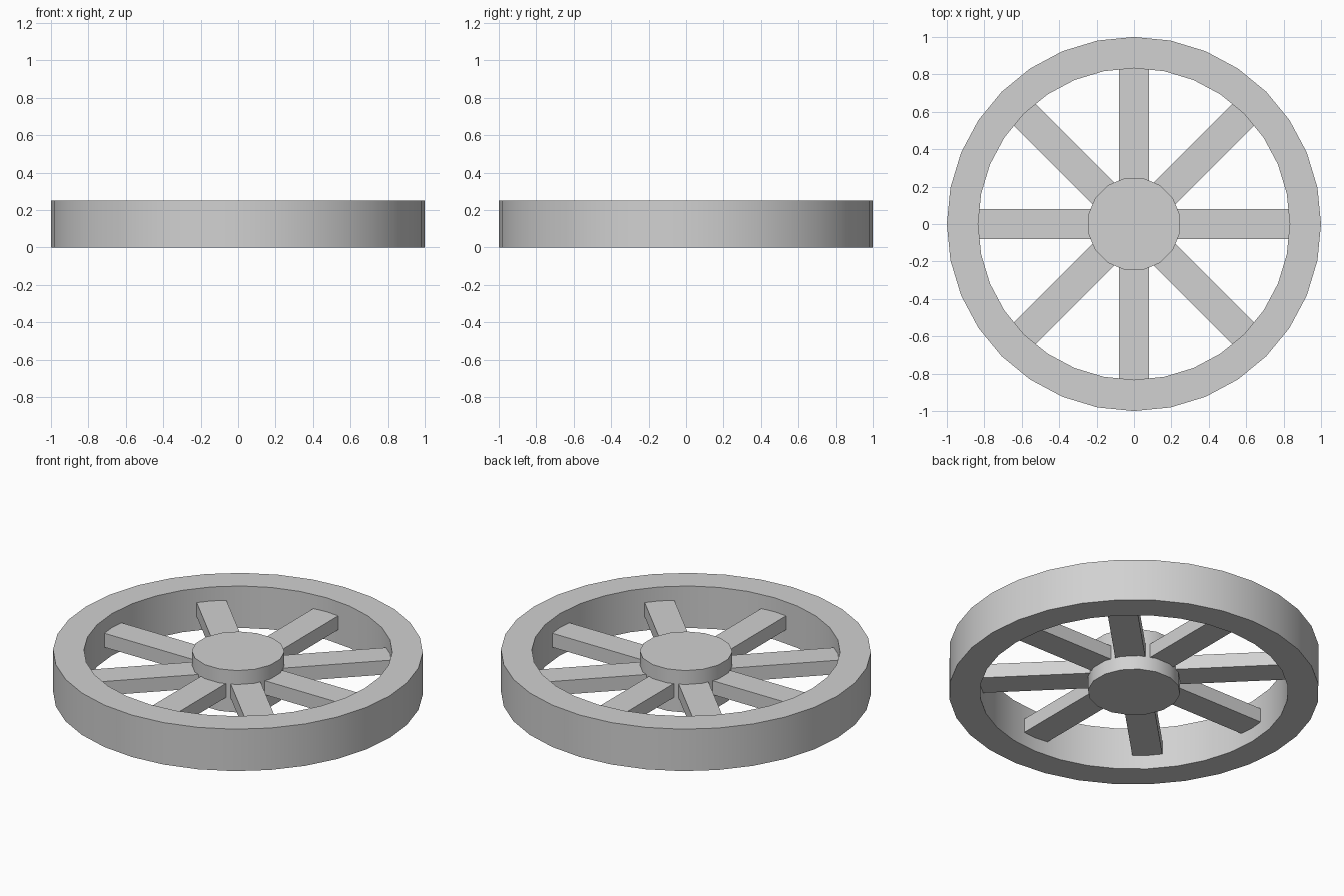
import bpy, bmesh, math
from mathutils import Matrix

if "Cube" in bpy.data.objects:
    bpy.data.objects.remove(bpy.data.objects["Cube"])

HEIGHT = 0.25

grey = bpy.data.materials.new("plain grey")
grey.diffuse_color = (0.64, 0.64, 0.64, 1)
grey.use_nodes = True
grey.node_tree.nodes["Principled BSDF"].inputs["Base Color"].default_value = grey.diffuse_color


def finish(name, bm, smooth=True):
    bmesh.ops.recalc_face_normals(bm, faces=bm.faces)
    mesh = bpy.data.meshes.new(name)
    bm.to_mesh(mesh)
    bm.free()
    mesh.materials.append(grey)
    ob = bpy.data.objects.new(name, mesh)
    bpy.context.collection.objects.link(ob)
    if smooth:
        bpy.ops.object.select_all(action='DESELECT')
        ob.select_set(True)
        bpy.context.view_layer.objects.active = ob
        bpy.ops.object.shade_smooth_by_angle(angle=math.radians(30))
    return ob


# Rim: rectangular section swept round 32 sides
bm = bmesh.new()
SIDES = 32
section = [(1.0, 0), (1.0, HEIGHT), (0.833, HEIGHT), (0.833, 0)]
rings = []
for i in range(SIDES):
    a = 2 * math.pi * i / SIDES
    rings.append([bm.verts.new((r * math.cos(a), r * math.sin(a), z)) for r, z in section])
for i in range(SIDES):
    p, q = rings[i], rings[(i + 1) % SIDES]
    for k in range(4):
        n = (k + 1) % 4
        bm.faces.new((p[k], q[k], q[n], p[n]))
finish("rim", bm)

# Hub: 16-sided drum with flats facing the axes
bm = bmesh.new()
bmesh.ops.create_cone(bm, cap_ends=True, segments=16, radius1=0.25, radius2=0.25, depth=HEIGHT,
                      matrix=Matrix.Translation((0, 0, HEIGHT / 2))
                      @ Matrix.Rotation(math.pi / 16, 4, 'Z'))
finish("hub", bm)

# Eight flat spokes, ends buried in the hub and the rim
INNER, OUTER = 0.22, 0.845
for i in range(8):
    bm = bmesh.new()
    m = (Matrix.Rotation(i * math.pi / 4, 4, 'Z')
         @ Matrix.Translation(((INNER + OUTER) / 2, 0, HEIGHT / 2))
         @ Matrix.Diagonal((OUTER - INNER, 0.163, HEIGHT / 3, 1)))
    bmesh.ops.create_cube(bm, size=1, matrix=m)
    finish(f"spoke_{i + 1}", bm, smooth=False)
